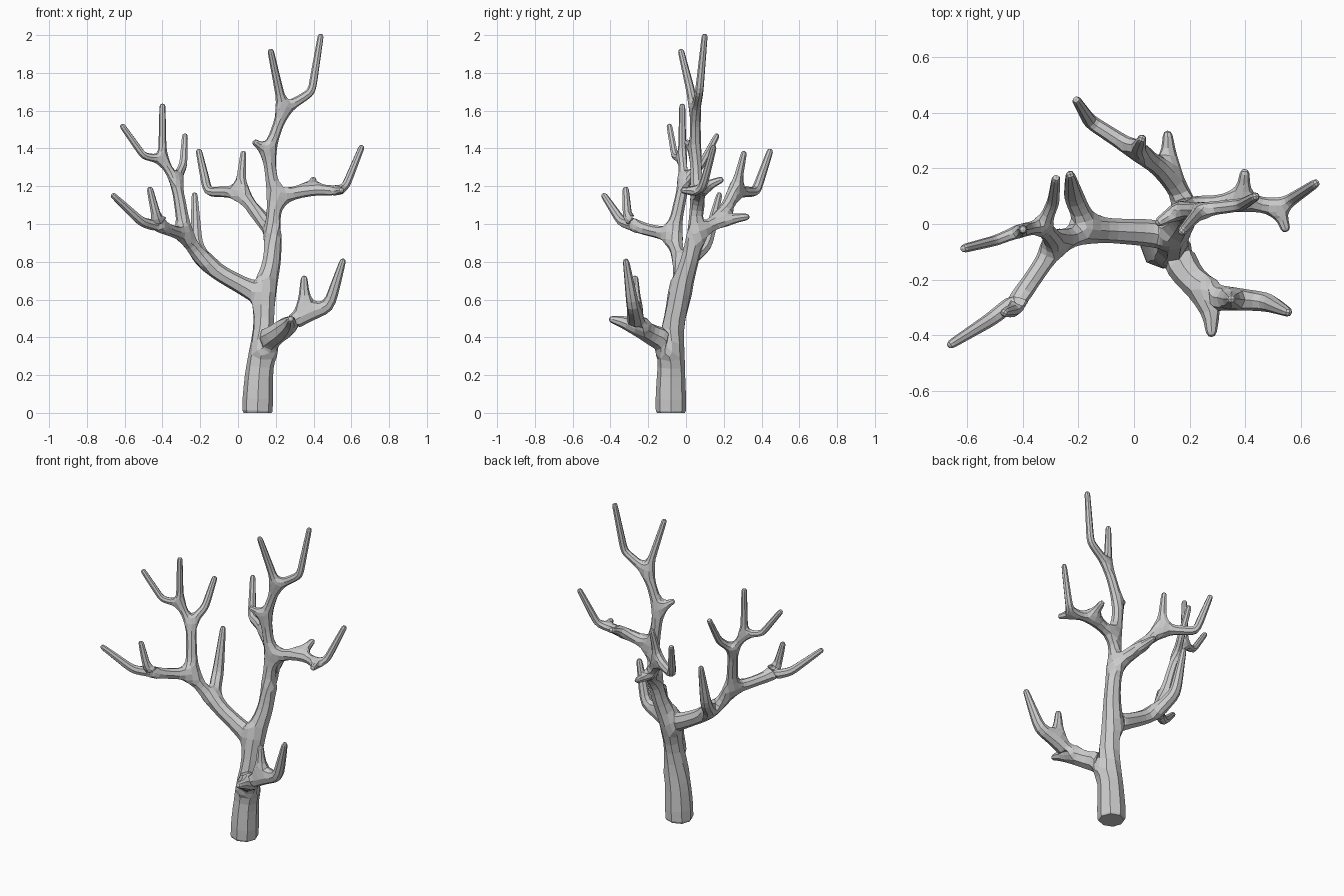
import bpy, bmesh

if "Cube" in bpy.data.objects:
    bpy.data.objects.remove(bpy.data.objects["Cube"])

ROOT_RADIUS = .095
TIP_RADIUS = .017
TAPER = .86

# Bark material
bark = bpy.data.materials.new("grey bark")
bark.use_nodes = True
grey = (.6, .6, .6, 1)
bark.diffuse_color = grey
bark.node_tree.nodes["Principled BSDF"].inputs["Base Color"].default_value = grey

skeleton = bmesh.new()
skin = skeleton.verts.layers.skin.verify()


def grow_limb(parent, *path):
    """Grow a tapering chain of joints from a parent joint and return the joints."""
    joints = []
    radius = parent[skin].radius[0] if parent else ROOT_RADIUS / TAPER
    for position in path:
        radius = TIP_RADIUS if position == path[-1] else radius * TAPER
        joint = skeleton.verts.new(position)
        joint[skin].radius = (radius, radius)
        if parent:
            skeleton.edges.new((parent, joint))
        joints.append(joint)
        parent = joint
    return joints


# Trunk, running on into the tallest crown branch
trunk = grow_limb(None, (.1, -.08, -.06), (.11, -.08, .2), (.13, -.07, .36), (.14, -.04, .63),
                  (.18, .02, .8), (.19, .05, .95), (.19, .06, 1.13), (.16, .05, 1.38),
                  (.24, .05, 1.6), (.39, .07, 1.7), (.44, .1, 2.01))
trunk[0][skin].use_root = True
base, flare, low_fork, main_fork, bend, back_fork, left_fork, knot, crown_fork, *crown = trunk
grow_limb(crown_fork, (.17, -.03, 1.93))
grow_limb(knot, (.08, 0, 1.44))

# Low limb, reaching forward and to the left
low_elbow, low_middle, low_end, *low_tip = grow_limb(
    low_fork, (.19, -.18, .41), (.27, -.26, .46), (.35, -.27, .52), (.48, -.28, .56), (.56, -.32, .82))
grow_limb(low_middle, (.28, -.41, .5))
grow_limb(low_end, (.35, -.27, .73))

# Large right limb, running on into its outer branch
shoulder, large_elbow, large_fork, outer_fork, *outer_tip = grow_limb(
    main_fork, (.03, -.03, .67), (-.17, -.02, .78), (-.28, -.07, .94),
    (-.4, -.25, .98), (-.51, -.34, 1.01), (-.67, -.44, 1.16))
grow_limb(large_elbow, (-.22, .11, .89), (-.23, .18, 1.17))
grow_limb(outer_fork, (-.43, -.31, 1.03), (-.47, -.32, 1.2))

# Upright branch on the large limb
upright, upper_fork, upper_knot, *upper_tip = grow_limb(
    large_fork, (-.31, -.03, 1.13), (-.33, -.01, 1.23), (-.4, -.02, 1.34), (-.4, -.02, 1.64))
grow_limb(upper_fork, (-.29, .08, 1.31), (-.28, .17, 1.48))
grow_limb(upper_knot, (-.5, -.06, 1.36), (-.62, -.09, 1.53))

# Back limb
back_elbow, back_knot, *back_tip = grow_limb(
    back_fork, (.13, .18, 1.02), (.01, .26, 1.17), (-.16, .37, 1.17), (-.21, .45, 1.4))
grow_limb(back_elbow, (.12, .34, 1.04))
grow_limb(back_knot, (.03, .31, 1.39))

# Upper left limb
left_elbow, left_knot, *left_tip = grow_limb(
    left_fork, (.39, .08, 1.19), (.52, .06, 1.17), (.57, .09, 1.2), (.66, .15, 1.42))
grow_limb(left_elbow, (.4, .2, 1.24))
grow_limb(left_knot, (.55, -.03, 1.18))

# Skin the skeleton into one continuous low-poly surface
frame = bpy.data.meshes.new("bare_tree")
skeleton.to_mesh(frame)
skeleton.free()
frame.materials.append(bark)
tree = bpy.data.objects.new("bare_tree", frame)
bpy.context.collection.objects.link(tree)
tree.modifiers.new("Skin", "SKIN").use_smooth_shade = False
subdivision = tree.modifiers.new("Subdivision", "SUBSURF")
subdivision.levels = subdivision.render_levels = 1

# Saw the trunk off flat at the ground and cap it
surface = bmesh.new()
surface.from_object(tree, bpy.context.evaluated_depsgraph_get())
cut = bmesh.ops.bisect_plane(surface, geom=surface.verts[:] + surface.edges[:] + surface.faces[:],
                             plane_co=(0, 0, 0), plane_no=(0, 0, 1), clear_inner=True)
rim = [item for item in cut["geom_cut"] if isinstance(item, bmesh.types.BMEdge)]
bmesh.ops.contextual_create(surface, geom=rim)
bmesh.ops.recalc_face_normals(surface, faces=surface.faces)
tree.modifiers.clear()
surface.to_mesh(frame)
surface.free()
